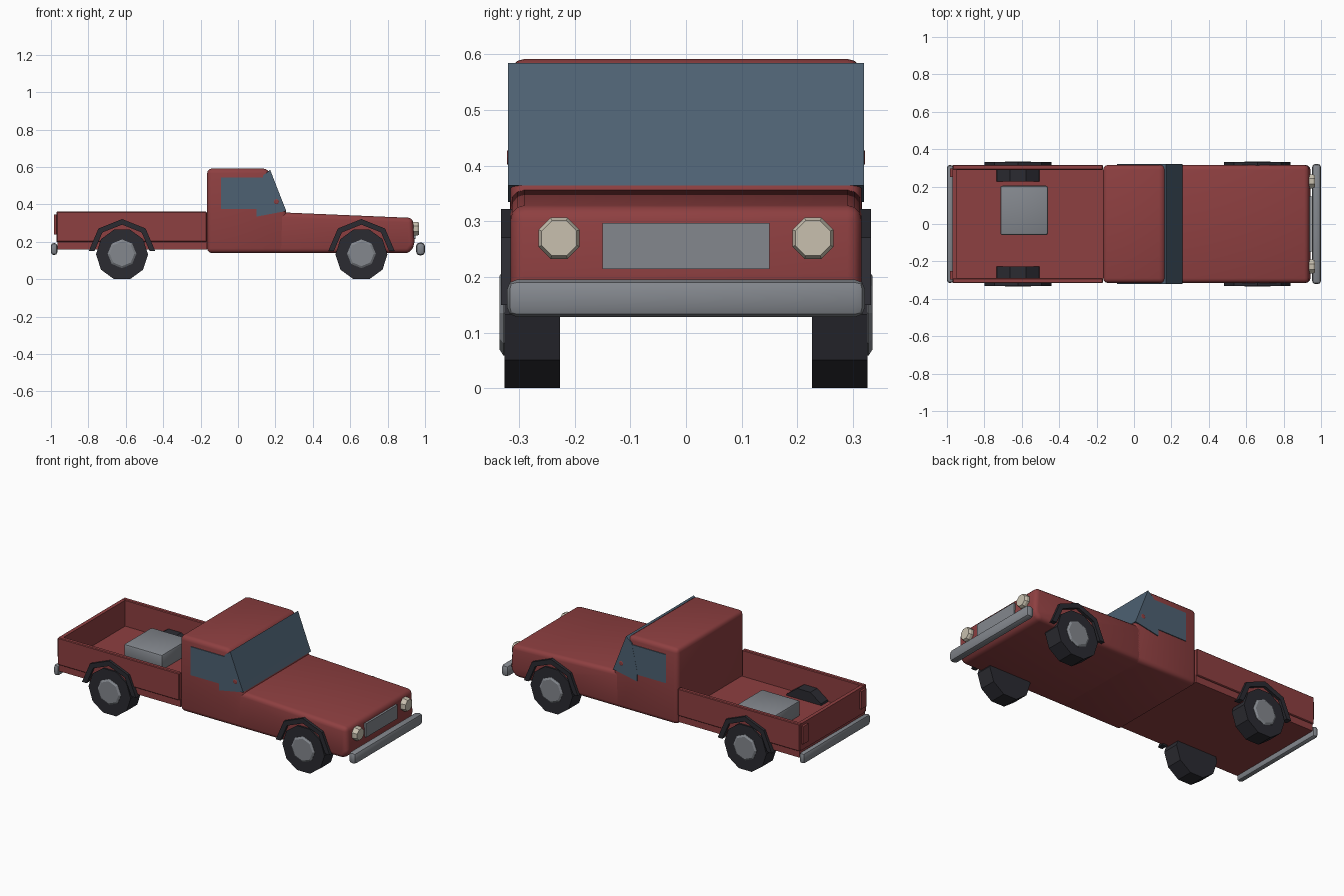
import bpy, bmesh, math
from mathutils import Vector

if "Cube" in bpy.data.objects:
    bpy.data.objects.remove(bpy.data.objects["Cube"])


def material(name, rgb):
    m = bpy.data.materials.new(name)
    m.diffuse_color = (*rgb, 1)
    m.use_nodes = True
    m.node_tree.nodes["Principled BSDF"].inputs["Base Color"].default_value = m.diffuse_color
    return m


RED = material("body red", (0.27, 0.05, 0.052))
GLASS = material("blue glass", (0.075, 0.12, 0.17))
DARK = material("dark rubber", (0.024, 0.024, 0.031))
GREY = material("grey metal", (0.23, 0.245, 0.27))
CREAM = material("lamp cream", (0.58, 0.53, 0.43))


def finish(name, bm, mat, bevel=0, segments=3, smooth=True):
    bmesh.ops.recalc_face_normals(bm, faces=bm.faces)
    if bevel:
        bmesh.ops.bevel(bm, geom=bm.edges[:], offset=bevel, segments=segments,
                        profile=0.5, affect='EDGES', clamp_overlap=True)
    me = bpy.data.meshes.new(name)
    bm.to_mesh(me)
    bm.free()
    me.materials.append(mat)
    ob = bpy.data.objects.new(name, me)
    bpy.context.collection.objects.link(ob)
    if smooth:
        bpy.ops.object.select_all(action='DESELECT')
        ob.select_set(True)
        bpy.context.view_layer.objects.active = ob
        bpy.ops.object.shade_smooth_by_angle(angle=math.radians(32))
    return ob


def prism(name, pts, y0, y1, mat, **kw):
    """Side profile in x and z, extruded across y."""
    bm = bmesh.new()
    face = bm.faces.new([bm.verts.new((x, y0, z)) for x, z in pts])
    new = bmesh.ops.extrude_face_region(bm, geom=[face])["geom"]
    bmesh.ops.translate(bm, vec=(0, y1 - y0, 0),
                        verts=[v for v in new if isinstance(v, bmesh.types.BMVert)])
    return finish(name, bm, mat, **kw)


def box(name, x, y, z, mat, **kw):
    return prism(name, [(x[0], z[0]), (x[1], z[0]), (x[1], z[1]), (x[0], z[1])],
                 y[0], y[1], mat, **kw)


def lathe(name, rings, sides, centre, axis, mat, phase=0.0):
    """Closed stack of polygon rings given as (distance along axis, radius)."""
    bm = bmesh.new()
    loops = []
    for d, r in rings:
        loop = []
        for i in range(sides):
            a = phase + 2 * math.pi * i / sides
            u, w = r * math.cos(a), r * math.sin(a)
            off = (u, d, w) if axis == 'y' else (d, u, w)
            loop.append(bm.verts.new(Vector(centre) + Vector(off)))
        loops.append(loop)
    for a, b in zip(loops, loops[1:]):
        for i in range(sides):
            j = (i + 1) % sides
            bm.faces.new((a[i], a[j], b[j], b[i]))
    bm.faces.new(loops[0])
    bm.faces.new(loops[-1])
    return finish(name, bm, mat, smooth=False)


# Cab and hood
prism("cab", [(-0.165, 0.14), (0.255, 0.14), (0.262, 0.355), (0.158, 0.592), (-0.165, 0.592)],
      -0.315, 0.315, RED, bevel=0.025)
prism("hood", [(0.20, 0.14), (0.915, 0.14), (0.945, 0.18), (0.935, 0.328), (0.20, 0.359)],
      -0.315, 0.315, RED, bevel=0.03)

# Windscreen wrapping around the cab corners, and side windows
prism("windscreen", [(0.135, 0.555), (0.172, 0.585), (0.244, 0.40), (0.258, 0.365),
                     (0.10, 0.335), (0.10, 0.40)], -0.32, 0.32, GLASS, smooth=False)
for s, side in ((-1, "right"), (1, "left")):
    y = sorted((s * 0.312, s * 0.3195))
    box(side + "_window", (-0.09, 0.15), y, (0.375, 0.545), GLASS, smooth=False)

# Cargo bed
box("bed_floor", (-0.965, -0.165), (-0.308, 0.308), (0.16, 0.205), RED, smooth=False)
box("tailgate", (-0.97, -0.948), (-0.30, 0.30), (0.20, 0.36), RED, smooth=False)
for s, side in ((-1, "right"), (1, "left")):
    y = sorted((s * 0.29, s * 0.316))
    box(side + "_bed_wall", (-0.97, -0.167), y, (0.20, 0.362), RED, bevel=0.004, segments=1)
    y = sorted((s * 0.25, s * 0.298))
    box(side + "_tail_lamp", (-0.983, -0.965), y, (0.24, 0.345), RED, smooth=False)
box("cargo_box", (-0.715, -0.46), (-0.06, 0.205), (0.20, 0.295), GREY, bevel=0.012, segments=2)

# Bumpers and grille
box("front_bumper", (0.952, 1.0), (-0.322, 0.322), (0.128, 0.196), GREY, bevel=0.019, segments=2)
box("rear_bumper", (-1.0, -0.966), (-0.315, 0.315), (0.13, 0.193), GREY, bevel=0.014, segments=2)
box("grille", (0.90, 0.95), (-0.15, 0.15), (0.215, 0.297), GREY, smooth=False)

for s, side in ((-1, "right"), (1, "left")):
    # Headlamp and small side knob
    lathe(side + "_headlamp", [(-0.04, 0.040), (0.012, 0.040), (0.024, 0.034)], 8,
          (0.945, s * 0.228, 0.27), 'x', CREAM, math.pi / 8)
    lathe(side + "_side_knob", [(-0.02 * s, 0.018), (0.004 * s, 0.018), (0.008 * s, 0.010)], 8,
          (0.205, s * 0.314, 0.415), 'y', RED)
    for x, end in ((-0.62, "rear"), (0.66, "front")):
        # Tyre and hub cap
        tag = side + "_" + end
        lathe(tag + "_tyre", [(s * 0.226, 0.139), (s * 0.326, 0.139)], 10,
              (x, 0, 0.133), 'y', DARK)
        lathe(tag + "_hub_cap", [(s * 0.30, 0.077), (s * 0.328, 0.077), (s * 0.335, 0.066)], 8,
              (x, 0, 0.136), 'y', GREY)
        # Faceted wheel arch
        arc = [(math.cos(i * math.pi / 4), math.sin(i * math.pi / 4)) for i in range(5)]
        outline = [(x + 0.178 * c, 0.15 + 0.172 * k) for c, k in arc]
        outline += [(x + 0.148 * c, 0.15 + 0.142 * k) for c, k in reversed(arc)]
        y = sorted((s * 0.295, s * 0.332))
        prism(tag + "_wheel_arch", outline, y[0], y[1], DARK, smooth=False)
